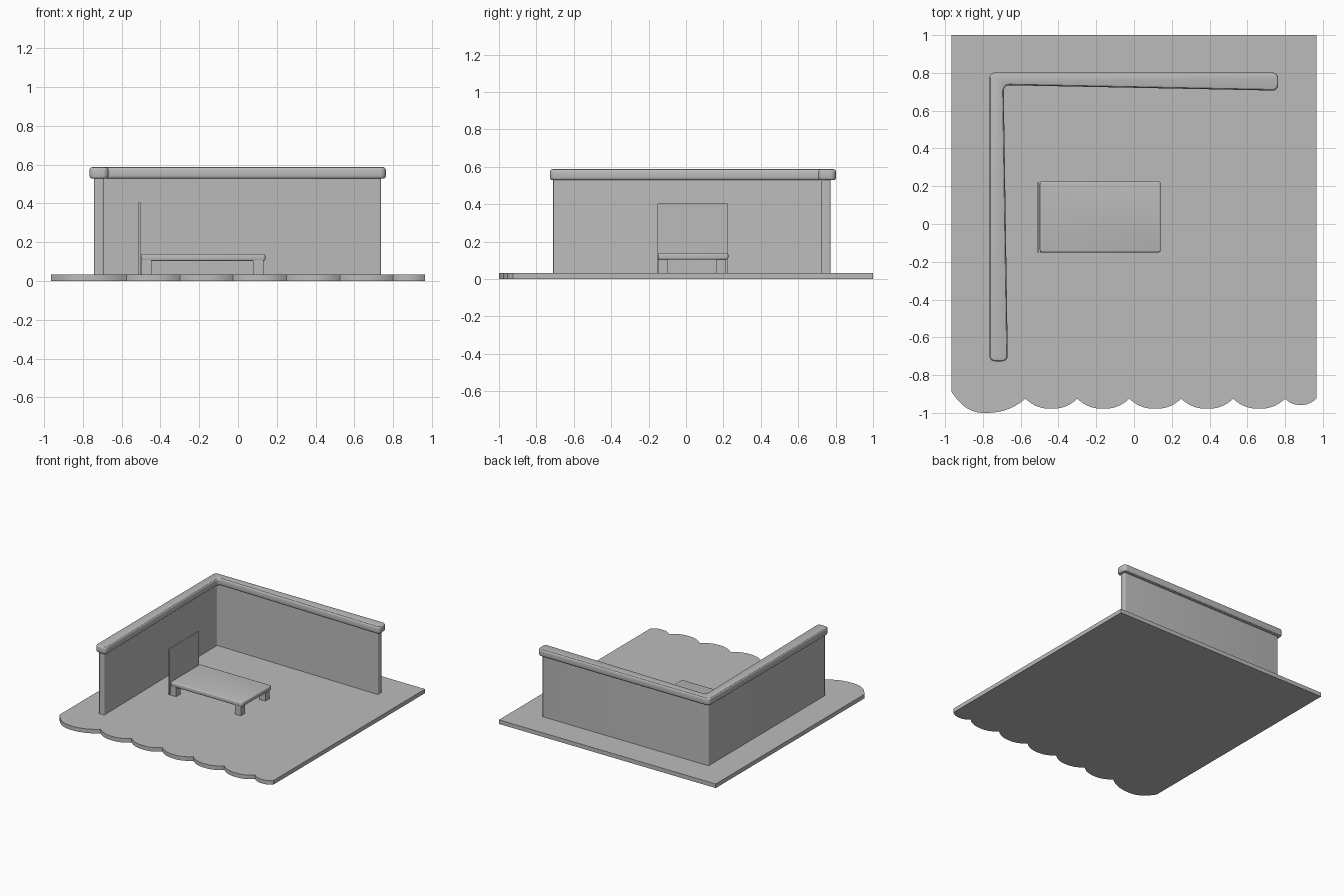
import bpy
import bmesh

if "Cube" in bpy.data.objects:
    bpy.data.objects.remove(bpy.data.objects["Cube"])

grey = bpy.data.materials.new("plain_grey")
grey.diffuse_color = (0.5, 0.5, 0.5, 1)
grey.use_nodes = True
grey.node_tree.nodes["Principled BSDF"].inputs["Base Color"].default_value = grey.diffuse_color


def finish(obj, bevel=0.0, segments=3):
    """Assign colour, round the edges and smooth."""
    obj.data.materials.append(grey)
    bpy.ops.object.select_all(action='DESELECT')
    bpy.context.view_layer.objects.active = obj
    obj.select_set(True)
    if bevel:
        mod = obj.modifiers.new("soft_edges", 'BEVEL')
        mod.width = bevel
        mod.segments = segments
        mod.limit_method = 'ANGLE'
        mod.angle_limit = 0.7
        bpy.ops.object.modifier_apply(modifier=mod.name)
    bpy.ops.object.shade_smooth_by_angle()
    return obj


def prism(name, outline, z0, z1, corner=0.0, bevel=0.0):
    """Extrude a flat outline, rounding its upright corners first."""
    bm = bmesh.new()
    face = bm.faces.new([bm.verts.new((x, y, z0)) for x, y in outline])
    ext = bmesh.ops.extrude_face_region(bm, geom=[face])
    top = [g for g in ext["geom"] if isinstance(g, bmesh.types.BMVert)]
    bmesh.ops.translate(bm, verts=top, vec=(0, 0, z1 - z0))
    if corner:
        upright = [e for e in bm.edges
                   if abs(e.verts[0].co.z - e.verts[1].co.z) > 1e-5]
        bmesh.ops.bevel(bm, geom=upright, offset=corner, segments=5,
                        profile=0.5, affect='EDGES')
    bmesh.ops.recalc_face_normals(bm, faces=bm.faces[:])
    mesh = bpy.data.meshes.new(name)
    bm.to_mesh(mesh)
    bm.free()
    obj = bpy.data.objects.new(name, mesh)
    bpy.context.collection.objects.link(obj)
    return finish(obj, bevel)


def box(name, x0, x1, y0, y1, z0, z1, corner=0.0, bevel=0.0):
    return prism(name, [(x0, y0), (x1, y0), (x1, y1), (x0, y1)],
                 z0, z1, corner, bevel)


# Floor slab with a scalloped front edge
FLOOR = 0.033
# each scallop: left x, right x, left y, right y, lowest x, lowest y
scallops = [(-0.965, -0.575, -0.89, -0.925, -0.79, -1.0)]
scallops += [(-0.575 + 0.275 * i, -0.3 + 0.275 * i, -0.925, -0.925,
              -0.4375 + 0.275 * i, -0.978) for i in range(5)]
scallops += [(0.80, 0.965, -0.925, -0.925, 0.882, -0.958)]
outline = []
STEPS = 16
for xl, xr, yl, yr, xm, ym in scallops:
    for i in range(STEPS):
        t = -1 + 2 * i / STEPS
        x_end, y_end = (xl, yl) if t < 0 else (xr, yr)
        outline.append((xm + abs(t) * (x_end - xm),
                        ym + (y_end - ym) * abs(t) ** 2.4))
outline += [(0.965, -0.925), (0.965, 1.0), (-0.965, 1.0)]
prism("floor_slab", outline, 0.0, FLOOR)

# L-shaped wall
wall = [(-0.742, -0.71), (-0.693, -0.71), (-0.71, 0.748),
        (0.738, 0.725), (0.738, 0.773), (-0.742, 0.773)]
prism("corner_wall", wall, FLOOR - 0.005, 0.54, corner=0.008)

# Rounded coping along the top of the wall
coping = [(-0.766, -0.727), (-0.668, -0.727), (-0.69, 0.735),
          (0.763, 0.706), (0.763, 0.802), (-0.766, 0.802)]
prism("wall_coping", coping, 0.528, 0.587, corner=0.03, bevel=0.014)

# Bed platform, legs and thin headboard
box("bed_platform", -0.499, 0.141, -0.15, 0.226, 0.104, 0.139,
    corner=0.012, bevel=0.008)
for xn, x0 in (("head", -0.498), ("foot", 0.078)):
    for yn, y0 in (("front", -0.15), ("back", 0.161)):
        box(f"bed_leg_{xn}_{yn}", x0, x0 + 0.053, y0, y0 + 0.054,
            FLOOR - 0.002, 0.108)
box("headboard", -0.513, -0.502, -0.152, 0.221, FLOOR - 0.002, 0.404)
